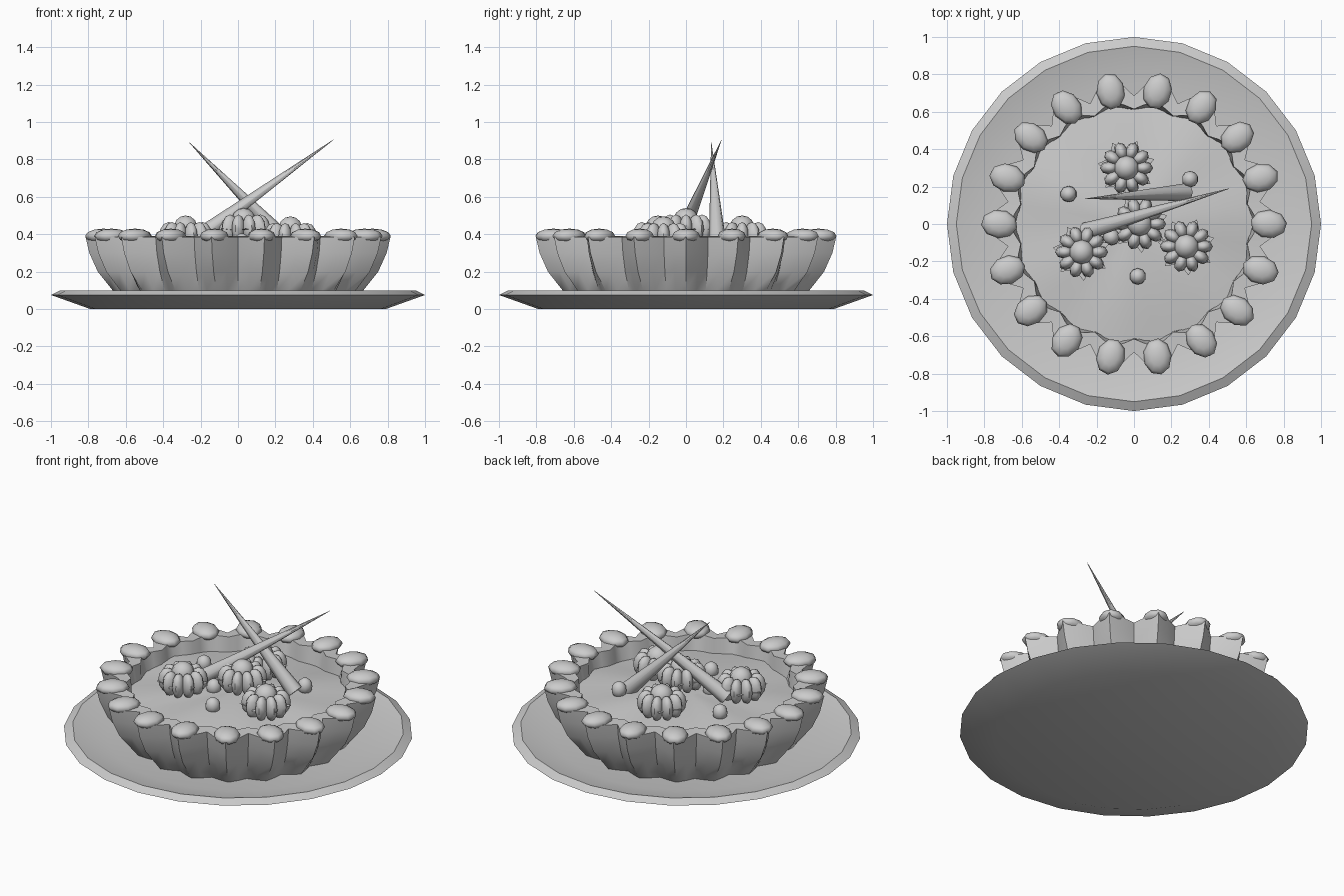
import bpy, bmesh, math, random
from mathutils import Vector, Matrix

random.seed(4)
if "Cube" in bpy.data.objects:
    bpy.data.objects.remove(bpy.data.objects["Cube"], do_unlink=True)

grey = bpy.data.materials.new("plain_grey")
grey.use_nodes = True
GREY = (0.6, 0.6, 0.6, 1)
grey.diffuse_color = GREY
grey.node_tree.nodes["Principled BSDF"].inputs["Base Color"].default_value = GREY


def finish(name, bm, angle=50):
    bmesh.ops.recalc_face_normals(bm, faces=bm.faces)
    mesh = bpy.data.meshes.new(name)
    bm.to_mesh(mesh)
    bm.free()
    mesh.materials.append(grey)
    ob = bpy.data.objects.new(name, mesh)
    bpy.context.collection.objects.link(ob)
    bpy.ops.object.select_all(action='DESELECT')
    ob.select_set(True)
    bpy.context.view_layer.objects.active = ob
    bpy.ops.object.shade_smooth_by_angle(angle=math.radians(angle))
    return ob


def lathe(bm, rings, sides, caps):
    """rings: (radius, z, ripple); ripple swells the radius 18 times round."""
    loops = []
    for r, z, ripple in rings:
        loop = []
        for i in range(sides):
            a = math.tau * i / sides
            rr = r + ripple * math.cos(18 * a)
            loop.append(bm.verts.new((rr * math.cos(a), rr * math.sin(a), z)))
        loops.append(loop)
    for low, high in zip(loops, loops[1:]):
        for i in range(sides):
            j = (i + 1) % sides
            bm.faces.new((low[i], low[j], high[j], high[i]))
    for k in caps:
        bm.faces.new(loops[k])
    return loops


def blob(bm, loc, size, turn=0, u=10, v=7):
    m = Matrix.Translation(loc) @ Matrix.Rotation(turn, 4, 'Z') @ Matrix.Diagonal((*size, 1))
    bmesh.ops.create_uvsphere(bm, u_segments=u, v_segments=v, radius=1, matrix=m)


# Shallow dish with a bevelled rim
bm = bmesh.new()
lathe(bm, [(0.79, 0, 0), (1, 0.075, 0), (0.95, 0.1, 0), (0.75, 0.05, 0)], 24, (0, -1))
finish("plate", bm, 25)

# Fluted pastry shell
bm = bmesh.new()
lathe(bm, [(0.6, 0.045, 0.025), (0.64, 0.1, 0.03), (0.7, 0.2, 0.05), (0.735, 0.3, 0.06),
           (0.75, 0.385, 0.065), (0.64, 0.39, 0.025), (0.62, 0.27, 0.01)], 72, (0,))
finish("crust", bm)

# Uneven filling, slightly domed
bm = bmesh.new()
loops = lathe(bm, [(r, 0.34 - 0.11 * r * r, 0) for r in (0.64, 0.5, 0.36, 0.22, 0.08)], 36, (-1,))
for loop in loops:
    for i, v in enumerate(loop):
        a = math.tau * i / 36
        v.co.z += 0.012 * v.co.xy.length * (math.sin(3 * a) + math.sin(7 * a + 1))
finish("filling", bm)

# Cream dollops on each flute
bm = bmesh.new()
for i in range(18):
    a = math.tau * i / 18
    blob(bm, (0.72 * math.cos(a), 0.72 * math.sin(a), 0.39),
         (0.098, 0.076, 0.04), a + random.uniform(-0.15, 0.15), 9, 6)
finish("cream_dollops", bm, 60)

# Lobed berries, each with a ball on top and a pointed leaf collar
for n, (x, y, z) in enumerate([(-0.04, 0.3, 0.39), (0.03, 0, 0.43),
                               (-0.28, -0.15, 0.39), (0.28, -0.12, 0.385)]):
    bm = bmesh.new()
    for i in range(10):
        a = math.tau * i / 10
        blob(bm, (x + 0.09 * math.cos(a), y + 0.09 * math.sin(a), z),
             (0.052, 0.036, 0.075), a, 8, 6)
    blob(bm, (x, y, z + 0.045), (0.067, 0.067, 0.065))
    finish(f"berry_{n + 1}", bm, 60)
    bm = bmesh.new()
    star = []
    for i in range(14):
        r, a = (0.155, 0.1)[i % 2], math.tau * i / 14 + 0.3
        star.append(bm.verts.new((x + r * math.cos(a), y + r * math.sin(a), z - 0.01 * (i % 2))))
    bm.faces.new(star)
    finish(f"berry_leaves_{n + 1}", bm)

# Small round currants
bm = bmesh.new()
for x, y in [(-0.35, 0.16), (0.3, 0.24), (0.02, -0.28), (-0.12, -0.07)]:
    blob(bm, (x, y, 0.355), (0.044, 0.044, 0.05), 0, 10, 8)
finish("currants", bm, 60)

# Two crossed pointed sticks
for name, base, tip in [("long_stick", (-0.26, -0.04, 0.35), (0.51, 0.19, 0.905)),
                        ("short_stick", (0.28, 0.17, 0.34), (-0.26, 0.135, 0.89))]:
    bm = bmesh.new()
    base, tip = Vector(base), Vector(tip)
    d = tip - base
    m = Matrix.Translation((base + tip) / 2) @ d.to_track_quat('Z', 'Y').to_matrix().to_4x4()
    bmesh.ops.create_cone(bm, cap_ends=True, segments=8, radius1=0.048, radius2=0.001,
                          depth=d.length, matrix=m)
    finish(name, bm, 60)
